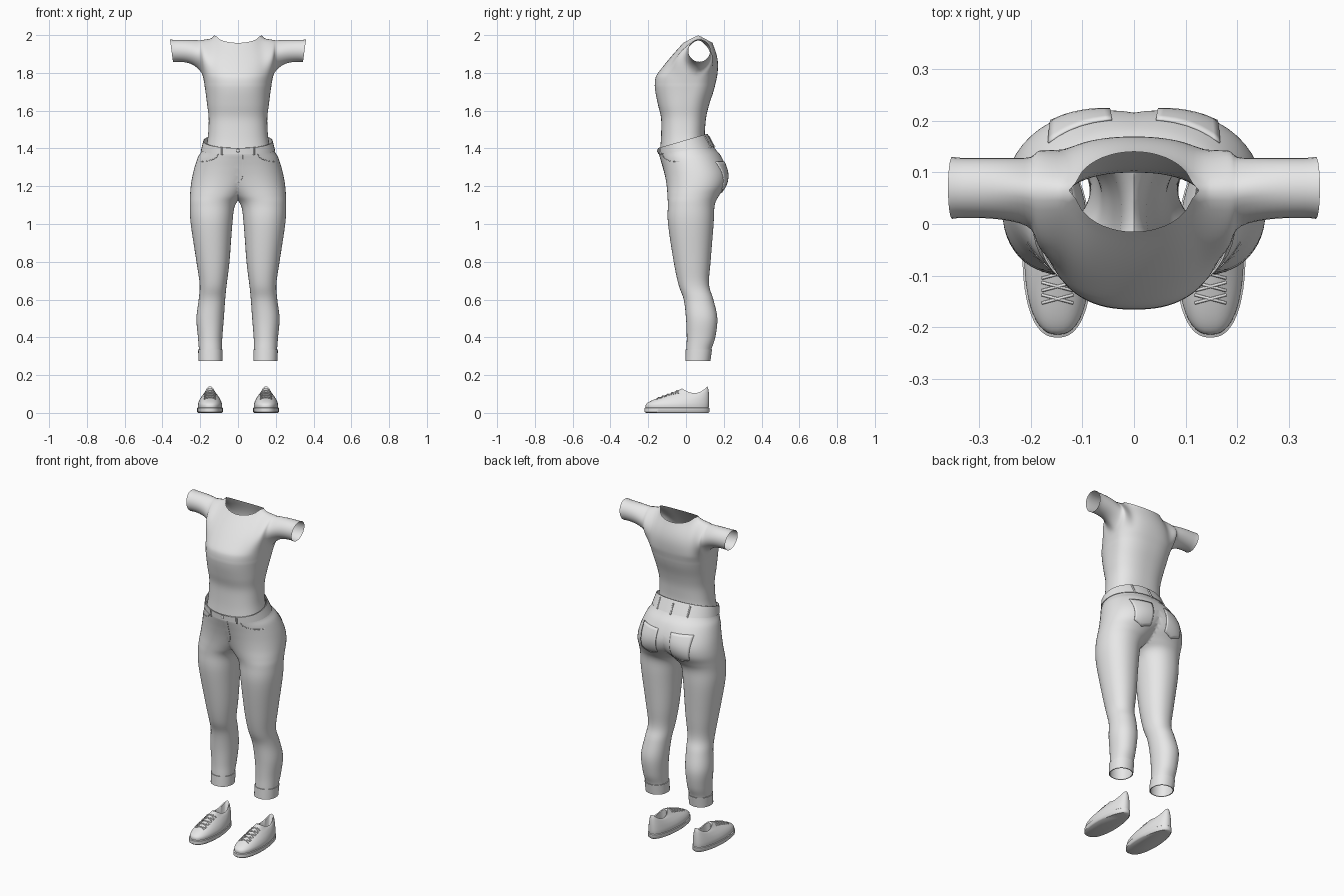
import bpy, bmesh, math
from mathutils import Vector
from mathutils.bvhtree import BVHTree

if "Cube" in bpy.data.objects:
    bpy.data.objects.remove(bpy.data.objects["Cube"])

grey = bpy.data.materials.new("plain_grey")
grey.use_nodes = True
grey.diffuse_color = (0.8, 0.8, 0.8, 1)
for node in grey.node_tree.nodes:
    if node.type == 'BSDF_PRINCIPLED':
        node.inputs["Base Color"].default_value = (0.8, 0.8, 0.8, 1)


def add_object(name, data):
    ob = bpy.data.objects.new(name, data)
    data.materials.append(grey)
    bpy.context.scene.collection.objects.link(ob)
    return ob


def finish(name, bm, mirror=True, sharp=0.8):
    """Mirror, clean up, shade smooth; returns the object and a ray-cast tree."""
    if mirror:
        bmesh.ops.bisect_plane(bm, geom=bm.verts[:] + bm.edges[:] + bm.faces[:], dist=1e-5,
                               plane_co=(0, 0, 0), plane_no=(1, 0, 0), clear_inner=True)
        bmesh.ops.mirror(bm, geom=bm.verts[:] + bm.edges[:] + bm.faces[:],
                         axis='X', merge_dist=0.0003)
    bmesh.ops.remove_doubles(bm, verts=bm.verts[:], dist=0.0001)
    bmesh.ops.recalc_face_normals(bm, faces=bm.faces[:])
    for f in bm.faces:
        f.smooth = True
    for e in bm.edges:
        if len(e.link_faces) == 2 and e.calc_face_angle(0) > sharp:
            e.smooth = False
    tree = BVHTree.FromBMesh(bm)
    mesh = bpy.data.meshes.new(name)
    bm.to_mesh(mesh)
    bm.free()
    return add_object(name, mesh), tree


def spline(keys, steps):
    """Catmull-Rom rows through the key rows."""
    out = []
    for i in range(len(keys) - 1):
        a, b, c, d = (keys[min(max(i + k, 0), len(keys) - 1)] for k in (-1, 0, 1, 2))
        for s in range(steps):
            t = s / steps
            out.append([q + 0.5 * t * (r - p + t * (2*p - 5*q + 4*r - w + t * (3*(q - r) + w - p)))
                        for p, q, r, w in zip(a, b, c, d)])
    return out + [list(keys[-1])]


def skin(bm, rows, closed=True):
    for lo, hi in zip(rows, rows[1:]):
        n = len(lo)
        for i in range(n if closed else n - 1):
            j = (i + 1) % n
            bm.faces.new((lo[i], lo[j], hi[j], hi[i]))


def power(v, n):
    return math.copysign(abs(v) ** (2 / n), v)


def loft(bm, rings):
    rows = [[bm.verts.new(p) for p in ring] for ring in rings]
    skin(bm, rows)
    return rows


# ---------- Jeans: one leg and hip, mirrored ----------
def waist_slope(z, y):
    return z + 0.29 * y * min(1, max(0, (z - 1.28) / 0.16)) ** 2


def leg_ring(row, pad=0, n=48):
    z, x0, x1, y0, y1 = row
    pts = []
    for i in range(n):
        a = 2 * math.pi * i / n
        x = (x0 + x1) / 2 + ((x1 - x0) / 2 + pad) * power(math.cos(a), 2.15)
        y = (y0 + y1) / 2 + ((y1 - y0) / 2 + pad) * power(math.sin(a), 2.15)
        pts.append((x, y, waist_slope(z, y)))
    return pts


leg_keys = [(1.445, -.18, .18, -.145, .11), (1.39, -.192, .192, -.143, .145),
            (1.35, -.195, .213, -.135, .185), (1.3, -.17, .23, -.122, .212),
            (1.25, -.13, .242, -.11, .22), (1.2, -.085, .25, -.102, .208),
            (1.15, -.03, .254, -.098, .175), (1.1, .015, .255, -.096, .152),
            (1, .03, .25, -.095, .146), (.8, .045, .22, -.065, .13),
            (.68, .06, .203, -.04, .122), (.6, .068, .208, -.012, .145),
            (.5, .075, .22, 0, .166), (.4, .083, .212, .004, .155),
            (.335, .085, .207, .002, .134), (.275, .085, .205, 0, .125)]
bm = bmesh.new()
loft(bm, [leg_ring(r) for r in spline(leg_keys, 5)])
jeans, jeans_tree = finish("jeans", bm, sharp=1.2)

# Waistband and turned-up cuffs
for name, top, low in (("waistband", *leg_keys[:2]), ("trouser_cuffs", *leg_keys[-2:])):
    bm = bmesh.new()
    loft(bm, [leg_ring(top), leg_ring(top, .004), leg_ring(low, .004), leg_ring(low, -.001)])
    finish(name, bm)


# ---------- Stitched details laid on a surface ----------
def project(tree, pts, way, lift):
    way, out = Vector(way), []
    for p in pts:
        hit = tree.ray_cast(Vector(p) - way, way)[0]
        if hit:
            out.append(hit - way * lift)
    return out


def seams(name, paths, radius, both=True):
    curve = bpy.data.curves.new(name, 'CURVE')
    curve.dimensions = '3D'
    curve.bevel_depth = radius
    curve.bevel_resolution = 1
    curve.use_fill_caps = True
    for path in paths:
        for side in ((1, -1) if both else (1,)):
            line = curve.splines.new('POLY')
            line.points.add(len(path) - 1)
            for point, co in zip(line.points, path):
                point.co = (co.x * side, co.y, co.z, 1)
    return add_object(name, curve)


front, back, down = (0, 1, 0), (0, -1, 0), (0, 0, -1)
arc = [math.pi / 2 * i / 10 for i in range(11)]
seams("front_pocket_seams", [project(jeans_tree, [(.205 - .1 * math.sin(a), 0, 1.37 - .04 * math.cos(a))
                             for a in arc], front, 0)], .002)
seams("fly_seam", [project(jeans_tree, [(.026 * math.cos(a), 0, 1.365 if a == 0 else 1.27 - .05 * math.sin(a))
                   for a in arc], front, 0)], .0015, False)
seams("front_belt_loops", [project(jeans_tree, [(.085, 0, 1.365 + .01 * i) for i in range(5)],
                                   front, .004)], .005)
seams("back_belt_loops", [project(jeans_tree, [(x, 0, 1.405 + .012 * i) for i in range(6)], back, .004)
                          for x in (.001, .1)], .005)

# Back pockets
bm = bmesh.new()
size = 10
rows = []
for j in range(size + 1):
    v = j / size
    row = []
    for i in range(size + 1):
        u = 2 * i / size - 1
        point = (.105 + u * (.054 + .008 * v), 0, 1.165 + .02 * abs(u) * (1 - v) + .165 * v)
        row.append(bm.verts.new(project(jeans_tree, [point], back, .005)[0]))
    rows.append(row)
skin(bm, rows, False)
pockets, _ = finish("back_pockets", bm)
for poly in pockets.data.polygons:
    if poly.normal.y < 0:
        poly.flip()
shell = pockets.modifiers.new("thickness", 'SOLIDIFY')
shell.thickness = .006

# Waist button
bm = bmesh.new()
bmesh.ops.create_uvsphere(bm, u_segments=16, v_segments=8, radius=.009)
for v in bm.verts:
    v.co = (v.co.x, v.co.y * .5 - .149, v.co.z + 1.388)
finish("waist_button", bm, False)

# ---------- Shirt: torso, yoke panels and sleeves ----------
N, R = 40, 14
torso_keys = [(1.425, .166, -.138, .1, -.015), (1.48, .158, -.132, .1, -.01),
              (1.56, .155, -.132, .106, -.005), (1.63, .163, -.148, .122, .005),
              (1.7, .172, -.162, .145, .025), (1.75, .18, -.166, .158, .04),
              (1.785, .187, -.16, .166, .055)]
rings = []
for z, hx, y0, y1, yc in spline(torso_keys, 5):
    ring = []
    for i in range(2 * N):
        a = math.pi * i / N
        s = math.sin(a)
        y = yc - (yc - y0 if s > 0 else y1 - yc) * power(s, 2.5)
        slope = .29 * max(0, 1 - (z - 1.425) / .1)
        ring.append((hx * power(math.cos(a), 2.4), y, z + slope * y))
    rings.append(ring)
bm = bmesh.new()
chest = loft(bm, rings)[-1]


def yoke_top(s, side):
    """Shoulder line outside the neck, neckline inside it."""
    q = abs(s) / .6
    if q >= 1:
        f = (abs(s) - .6) / .4
        return Vector((math.copysign(.115 + .085 * f, s), .065, 2 - .015 * f))
    dip = math.sqrt(1 - q * q)
    return Vector((.115 * s / .6, .065 + side * (.08 if side < 0 else .075) * dip, 2 - .041 * dip))


def yoke(side):
    cols = range(N + 1)
    base = [chest[k if side < 0 else (2 * N - k) % (2 * N)] for k in cols]
    rows = [base]
    for r in range(1, R + 1):
        v, row = r / R, []
        for k in cols:
            s = math.cos(math.pi * k / N)
            p = base[k].co.lerp(yoke_top(s, side), v)
            puff = .004 if side < 0 else .015
            p.y += side * (puff + (.07 - puff) * abs(s) ** 3) * math.sin(math.pi * v)
            row.append(bm.verts.new(p))
        rows.append(row)
    skin(bm, rows, False)
    return [row[0] for row in rows]


front_edge, back_edge = yoke(-1), yoke(1)
armhole = front_edge + back_edge[-2:0:-1]
sleeve = [armhole]
for step in range(1, 13):
    f = step / 12
    g = 1 - (1 - f) ** 3.5
    row = []
    for j, v in enumerate(armhole):
        a = 2 * math.pi * j / len(armhole)
        end = Vector((.352 - .008 * math.cos(a), .07 - .06 * math.sin(a), 1.917 - .06 * math.cos(a)))
        p = v.co.lerp(end, g)
        p.x = v.co.x + (end.x - v.co.x) * f
        row.append(bm.verts.new(p))
    sleeve.append(row)
skin(bm, sleeve)
# Left half only, so both sides match after mirroring
bmesh.ops.remove_doubles(bm, verts=bm.verts[:], dist=.0001)
soft = [v for v in bm.verts if v.co.z > 1.74 and v.co.x > -.19 and not v.is_boundary]
for _ in range(6):
    bmesh.ops.smooth_vert(bm, verts=soft, factor=.5, use_axis_x=True, use_axis_y=True, use_axis_z=True)
finish("shirt", bm, sharp=1.3)


# ---------- Shoes ----------
def shoe_ring(row, n=48):
    y0, y1, hx, z_toe, z_mid, z_heel = row
    pts = []
    for i in range(n):
        a = 2 * math.pi * i / n
        t = power(math.sin(a), 2.4)
        z = z_mid + ((z_heel if t > 0 else z_toe) - z_mid) * t * t
        x = .148 + hx * power(math.cos(a), 2.4) * (1 - .18 * max(0, t))
        pts.append((x, (y0 + y1) / 2 + t * (y1 - y0) / 2, z))
    return pts


sole_keys = [(-.212, .118, .062, 0), (-.22, .124, .068, .006), (-.22, .124, .068, .026),
             (-.214, .12, .063, .029)]
bm = bmesh.new()
rows = loft(bm, [shoe_ring(k[:3] + (k[3],) * 3) for k in sole_keys])
bm.faces.new(rows[0])
finish("shoe_soles", bm)

upper_keys = [(-.214, .12, .064, .028, .028, .028), (-.211, .122, .064, .046, .046, .05),
              (-.185, .122, .057, .064, .066, .085), (-.13, .12, .046, .086, .085, .115),
              (-.07, .117, .037, .108, .098, .13), (-.02, .113, .03, .129, .105, .14)]
lining = [(-.012, .107, .026, .124, .101, .134), (-.02, .1, .026, .05, .05, .05)]
bm = bmesh.new()
rows = loft(bm, [shoe_ring(k) for k in spline(upper_keys, 4) + lining])
bm.faces.new(rows[-1])
_, shoe_tree = finish("shoe_uppers", bm)

# Crossed laces over the instep
laces = []
for i in range(5):
    y = -.145 + .024 * i
    for lean in (-.008, .008):
        laces.append(project(shoe_tree, [(.148 + .006 * k, y + lean * k / 5, 1) for k in range(-5, 6)],
                             down, .001))
seams("shoe_laces", laces, .003)
